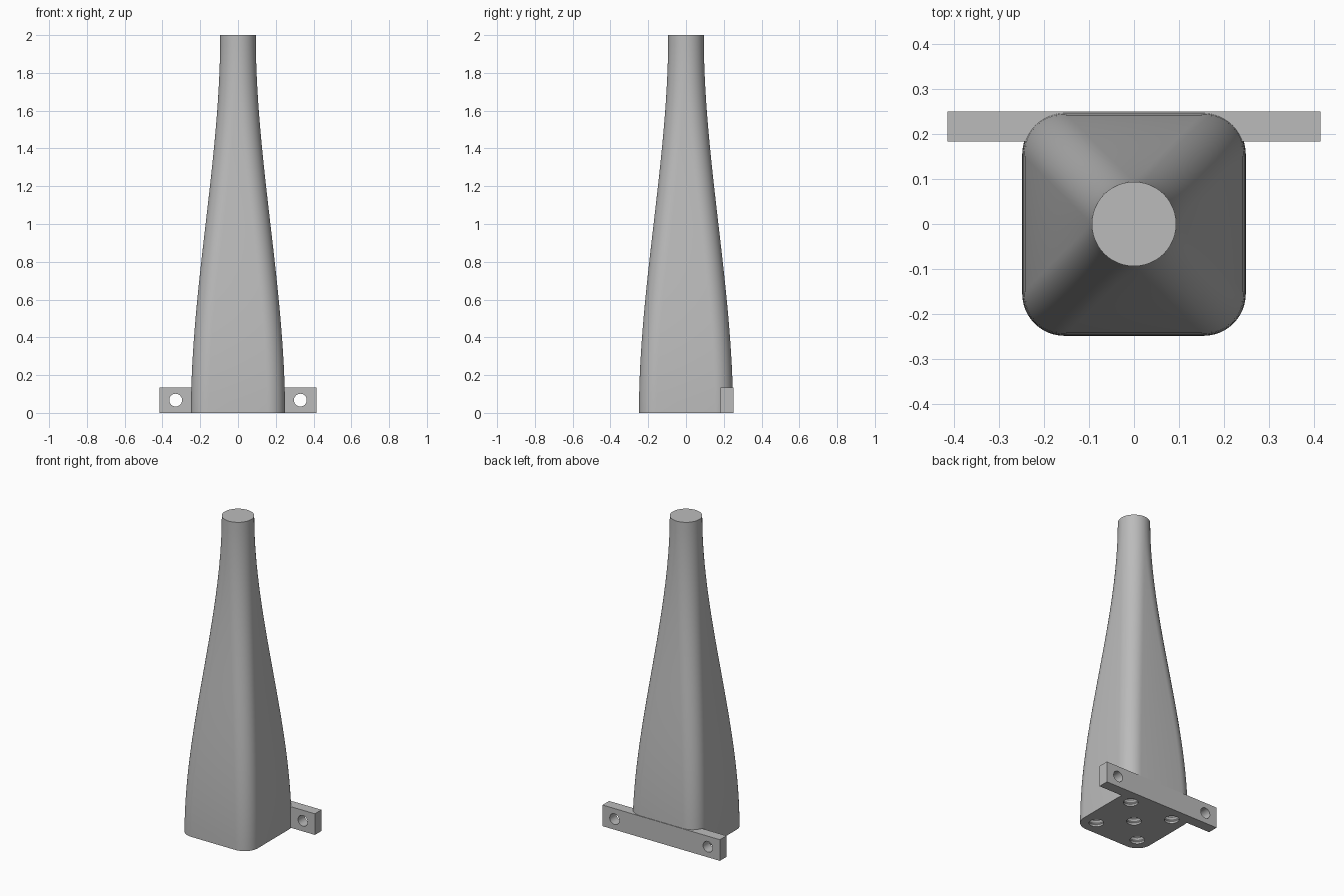
import bpy
import bmesh
from math import cos, sin, pi, radians
from mathutils import Matrix

cube = bpy.data.objects.get("Cube")
if cube:
    bpy.data.objects.remove(cube, do_unlink=True)

HEIGHT = 2.0
HALF = 0.249        # half width of the square foot
NECK = 0.094        # neck radius, also the corner radius all the way up
BORE = 0.019

grey = bpy.data.materials.new("plain grey")
grey.use_nodes = True
grey.diffuse_color = (0.5, 0.5, 0.5, 1)
grey.node_tree.nodes["Principled BSDF"].inputs["Base Color"].default_value = (0.5, 0.5, 0.5, 1)


def make_object(name, bm):
    bmesh.ops.recalc_face_normals(bm, faces=bm.faces)
    mesh = bpy.data.meshes.new(name)
    bm.to_mesh(mesh)
    bm.free()
    mesh.materials.append(grey)
    ob = bpy.data.objects.new(name, mesh)
    bpy.context.collection.objects.link(ob)
    return ob


def section(radius, offset, z, steps=12):
    """Rounded square: four corner arcs whose centres sit at +-offset."""
    points = []
    for quarter in range(4):
        mid = quarter * pi / 2 + pi / 4
        cx = offset if cos(mid) > 0 else -offset
        cy = offset if sin(mid) > 0 else -offset
        for i in range(steps + 1):
            a = quarter * pi / 2 + i * pi / 2 / steps
            points.append((cx + radius * cos(a), cy + radius * sin(a), z))
    return points


def loft(name, rings, matrix=None):
    bm = bmesh.new()
    loops = [[bm.verts.new(p) for p in ring] for ring in rings]
    for low, high in zip(loops, loops[1:]):
        for i in range(len(low)):
            j = (i + 1) % len(low)
            bm.faces.new((low[i], low[j], high[j], high[i]))
    bm.faces.new(loops[0][::-1])
    bm.faces.new(loops[-1])
    bmesh.ops.remove_doubles(bm, verts=bm.verts, dist=1e-5)
    if matrix:
        bm.transform(matrix)
    return make_object(name, bm)


def rod(name, radius, start, end, matrix=None):
    return loft(name, [section(radius, 0, start, 8), section(radius, 0, end, 8)], matrix)


def threaded_hole(name, matrix, minor=0.043, major=0.052, pitch=0.03, turns=7):
    """Cutter with ring grooves, entering at z = 0 and going up."""
    rings = [section(minor, 0, -0.02, 8)]
    for i in range(turns):
        z = 0.012 + i * pitch
        for r, dz in ((minor, 0), (major, 0.4), (major, 0.55), (minor, 0.95)):
            rings.append(section(r, 0, z + dz * pitch, 8))
    rings.append(section(minor, 0, 0.02 + turns * pitch, 8))
    return loft(name, rings, matrix)


def combine(target, other, operation):
    mod = target.modifiers.new(operation.lower(), 'BOOLEAN')
    mod.operation = operation
    mod.solver = 'EXACT'
    mod.object = other
    bpy.context.view_layer.objects.active = target
    bpy.ops.object.modifier_apply(modifier=mod.name)
    bpy.data.objects.remove(other, do_unlink=True)


# Tapered body: rounded square foot easing into a round neck
rings = []
for i in range(33):
    t = i / 32
    ease = t * t * (3 - 2 * t)
    rings.append(section(NECK, (HALF - NECK) * (1 - ease), t * HEIGHT))
body = loft("tapered_body", rings)

# Mounting bar across the back of the foot
bm = bmesh.new()
bmesh.ops.create_cube(bm, size=1)
bm.transform(Matrix.Translation((0, 0.217, 0.0675)) @ Matrix.Diagonal((0.83, 0.067, 0.135, 1)))
combine(body, make_object("mounting_bar", bm), 'UNION')

# Screw holes through the bar ends
for side in (-1, 1):
    turn = Matrix.Translation((side * 0.33, 0.217, 0.0675)) @ Matrix.Rotation(pi / 2, 4, 'X')
    combine(body, rod("bar_hole", 0.034, -0.1, 0.1, turn), 'DIFFERENCE')

# Threaded sockets in the underside and the neck
for x, y in ((0, 0), (1, 1), (1, -1), (-1, 1), (-1, -1)):
    place = Matrix.Translation((x * 0.155, y * 0.155, 0))
    combine(body, threaded_hole("foot_socket", place), 'DIFFERENCE')
flip = Matrix.Translation((0, 0, HEIGHT)) @ Matrix.Rotation(pi, 4, 'X')
combine(body, threaded_hole("neck_socket", flip), 'DIFFERENCE')

# Narrow bore joining the two central sockets
combine(body, rod("centre_bore", BORE, 0.1, HEIGHT - 0.1), 'DIFFERENCE')

bpy.ops.object.select_all(action='DESELECT')
body.select_set(True)
bpy.context.view_layer.objects.active = body
bpy.ops.object.shade_smooth_by_angle(angle=radians(30))
